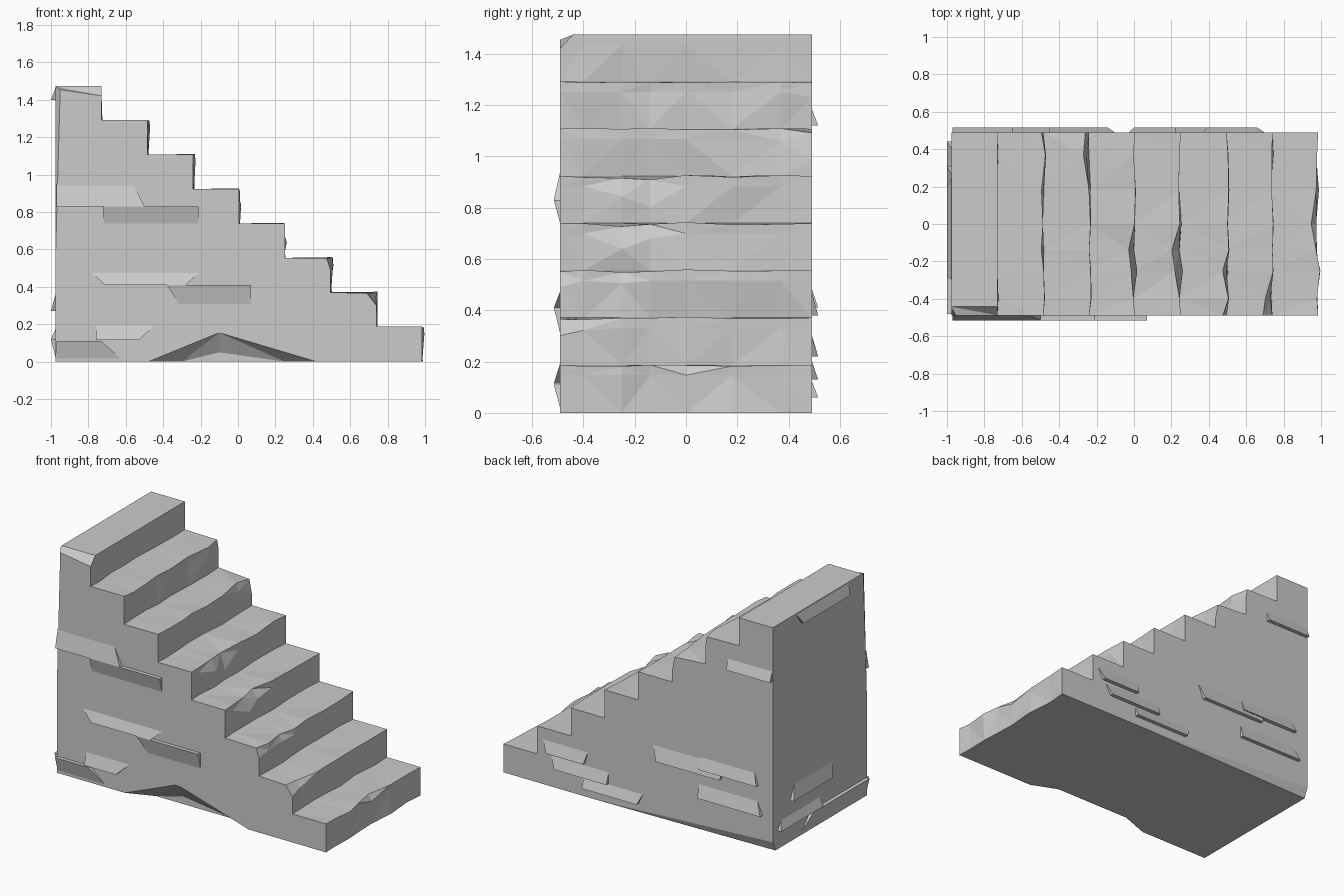
import bpy, bmesh, random
from mathutils import Vector

if "Cube" in bpy.data.objects:
    bpy.data.objects.remove(bpy.data.objects["Cube"])

random.seed(4)
STEPS = 8
HALF_Y = 0.49
BACK_X = -0.975
STATIONS = [-0.49, -0.4, -0.25, -0.14, 0.0, 0.18, 0.37, 0.49]

# Larger chips on the step noses: (step, station) -> (recede, drop)
CHIPS = {(0, 4): (0.03, 0.0), (1, 0): (0.05, 0.03), (1, 1): (0.03, 0.01),
         (2, 0): (0.02, 0.025), (2, 2): (0.02, 0.01), (3, 2): (0.04, 0.06),
         (3, 3): (0.04, 0.02), (4, 3): (0.03, 0.08), (5, 7): (0.02, 0.08),
         (5, 6): (0.02, 0.01), (4, 2): (0.03, 0.04), (6, 7): (0.01, 0.02)}


def new_object(name, bm):
    bmesh.ops.recalc_face_normals(bm, faces=bm.faces)
    mesh = bpy.data.meshes.new(name)
    bm.to_mesh(mesh)
    bm.free()
    obj = bpy.data.objects.new(name, mesh)
    bpy.context.collection.objects.link(obj)
    return obj


# Staircase body: one stepped profile per station across the width
def section(bm, k, y):
    end = k in (0, len(STATIONS) - 1)
    pts = [(BACK_X, 0)]
    z_low = 0
    for i in range(STEPS):
        x = 0.985 - 0.245 * i
        z = 0.187 + 0.184 * i
        rec, drop = CHIPS.get((i, k), (0.0, 0.0))
        wob = 0 if end else random.uniform(-0.015, 0.015)
        dz = 0 if end else random.uniform(-0.006, 0.004)
        low = 0 if end else random.uniform(-0.012, 0.008)
        if i == STEPS - 1:
            wob = dz = 0
        pts.append((x + low, z_low))
        pts.append((x + wob, z - 0.04 - drop))
        pts.append((x + wob * 0.8 - rec, z + dz - drop * 0.2))
        z_low = z
    pts.append((BACK_X, z_low))
    return [bm.verts.new((px, y, pz)) for px, pz in pts]


bm = bmesh.new()
rows = [section(bm, k, y) for k, y in enumerate(STATIONS)]
n = len(rows[0])
for a, b in zip(rows, rows[1:]):
    for j in range(n):
        q = (j + 1) % n
        bm.faces.new((a[j], a[q], b[q], b[j]))
bm.faces.new(rows[0])
bm.faces.new(rows[-1])
bm.normal_update()
bmesh.ops.recalc_face_normals(bm, faces=bm.faces)
bmesh.ops.triangulate(bm, faces=bm.faces)
body = new_object("staircase_body", bm)


# Broken-away areas: convex cutters
def chip_cut(name, points, shifts):
    bm = bmesh.new()
    for p in points:
        for s in [(0, 0, 0)] + shifts:
            bm.verts.new(Vector(p) + Vector(s))
    bmesh.ops.convex_hull(bm, input=bm.verts)
    loose = [v for v in bm.verts if not v.link_faces]
    bmesh.ops.delete(bm, geom=loose, context='VERTS')
    cutter = new_object(name, bm)
    cutter.hide_render = True
    cutter.hide_viewport = True
    mod = body.modifiers.new(name, 'BOOLEAN')
    mod.operation = 'DIFFERENCE'
    mod.solver = 'EXACT'
    mod.object = cutter


chip_cut("front_base_cutter",
         [(-0.48, -0.49, 0), (0.42, -0.49, 0), (-0.1, -0.49, 0.155),
          (-0.1, -0.42, 0.05), (0.25, -0.42, 0), (-0.3, -0.42, 0)],
         [(0, -0.1, 0), (0, 0, -0.1), (0, -0.1, -0.1)])
chip_cut("back_base_cutter",
         [(-1.1, 0.49, 0.07), (-1.1, 0.46, 0), (0.3, 0.49, 0)],
         [(0, 0.1, 0), (0, 0.1, -0.1), (0, 0, -0.1)])
chip_cut("rear_corner_cutter",
         [(-0.975, -0.49, 0.58), (-0.95, -0.49, 1.475), (-0.975, -0.45, 1.475)],
         [(0, -0.1, 0), (-0.1, 0, 0), (-0.1, -0.1, 0), (0, 0, 0.1)])
chip_cut("top_edge_cutter",
         [(-0.99, -0.44, 1.475), (-0.99, -0.49, 1.46), (-0.72, -0.49, 1.42),
          (-0.72, -0.44, 1.475)],
         [(0, -0.1, 0), (0, 0, 0.1), (0, -0.1, 0.1)])


# Raised stone ledges: a ridge that tapers back into the wall
def ledge(name, wall, ridge, base, depth=0.025):
    def place(u, z, out):
        if wall == "front":
            return (u, -HALF_Y - out, z)
        if wall == "back":
            return (u, HALF_Y + out, z)
        return (BACK_X - out, u, z)
    bm = bmesh.new()
    r0, r1, rz = ridge
    b0, b1, bz = base
    v = [bm.verts.new(place(*p)) for p in (
        (r0, rz, depth), (r0, rz, -0.004), (b0, bz, -0.002),
        (r1, rz, depth), (r1, rz, -0.004), (b1, bz, -0.002))]
    for f in ((0, 1, 2), (3, 5, 4), (0, 3, 4, 1), (1, 4, 5, 2), (2, 5, 3, 0)):
        bm.faces.new([v[i] for i in f])
    new_object(name, bm)


LEDGES = {
    "front": [((-0.97, -0.5, 0.83), (-0.97, -0.56, 0.95)),
              ((-0.72, -0.21, 0.83), (-0.72, -0.21, 0.73)),
              ((-0.71, -0.28, 0.41), (-0.79, -0.2, 0.48)),
              ((-0.38, 0.07, 0.41), (-0.31, 0.07, 0.30)),
              ((-0.76, -0.53, 0.115), (-0.76, -0.44, 0.20)),
              ((-0.97, -0.73, 0.11), (-0.97, -0.62, 0.01))],
    "back": [((-0.97, -0.65, 1.12), (-0.97, -0.65, 1.19)),
             ((-0.6, -0.14, 0.38), (-0.64, -0.1, 0.48)),
             ((-0.87, -0.45, 0.41), (-0.84, -0.45, 0.49)),
             ((-0.9, -0.44, 0.22), (-0.86, -0.44, 0.31)),
             ((0.39, 0.66, 0.22), (0.37, 0.7, 0.3)),
             ((0.22, 0.6, 0.13), (0.22, 0.64, 0.21)),
             ((0.0, 0.4, 0.06), (-0.03, 0.4, 0.13))],
    "left": [((-0.28, 0.2, 1.4), (-0.3, 0.25, 1.47)),
             ((-0.1, 0.31, 0.27), (-0.14, 0.26, 0.37)),
             ((-0.48, 0.1, 0.12), (-0.48, 0.2, 0.01)),
             ((0.0, 0.44, 0.12), (0.0, 0.4, 0.18))],
}
for wall, items in LEDGES.items():
    for i, (ridge, base) in enumerate(items):
        ledge(f"{wall}_stone_ledge_{i + 1}", wall, ridge, base)
